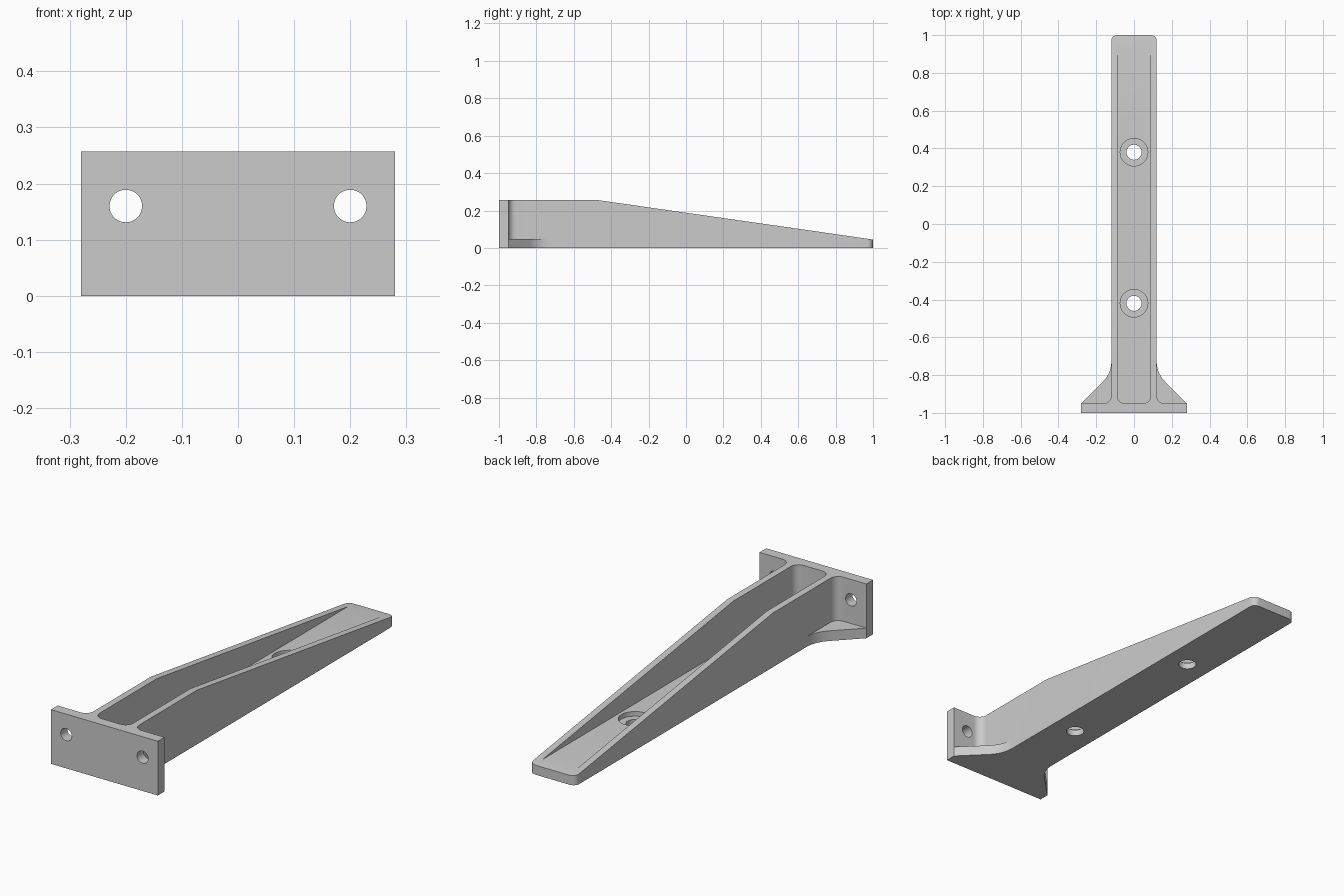
import bpy, bmesh, math
from mathutils import Vector

cube = bpy.data.objects.get("Cube")
if cube:
    bpy.data.objects.remove(cube, do_unlink=True)

grey = bpy.data.materials.new("plain grey")
grey.use_nodes = True
colour = (0.6, 0.6, 0.6, 1)
grey.diffuse_color = colour
grey.node_tree.nodes["Principled BSDF"].inputs["Base Color"].default_value = colour


def rounded(corners, steps=10):
    """Turn (x, y, radius) corners into an outline with tangent arcs."""
    out = []
    for i, (x, y, r) in enumerate(corners):
        p = Vector((x, y))
        if r == 0:
            out.append(p)
            continue
        a = (Vector(corners[i - 1][:2]) - p).normalized()
        b = (Vector(corners[(i + 1) % len(corners)][:2]) - p).normalized()
        half = a.angle(b) / 2
        centre = p + (a + b).normalized() * (r / math.sin(half))
        start = p + a * (r / math.tan(half)) - centre
        end = p + b * (r / math.tan(half)) - centre
        sweep = start.angle(end)
        for k in range(steps + 1):
            t = k / steps
            out.append(centre + (start * math.sin((1 - t) * sweep)
                                 + end * math.sin(t * sweep)) / math.sin(sweep))
    return out


def mirrored(half):
    """Complete a right-hand half outline across x = 0."""
    return half + [(-x, y, r) for x, y, r in reversed(half)]


def prism(name, outline, low, high, axis="z"):
    """Extrude an outline along z, or a (y, z) outline along x."""
    def place(p, d):
        return (p[0], p[1], d) if axis == "z" else (d, p[0], p[1])
    bm = bmesh.new()
    bottom = [bm.verts.new(place(p, low)) for p in outline]
    top = [bm.verts.new(place(p, high)) for p in outline]
    bm.faces.new(bottom[::-1])
    bm.faces.new(top)
    n = len(outline)
    for i in range(n):
        j = (i + 1) % n
        bm.faces.new((bottom[i], bottom[j], top[j], top[i]))
    bmesh.ops.recalc_face_normals(bm, faces=bm.faces)
    mesh = bpy.data.meshes.new(name)
    bm.to_mesh(mesh)
    bm.free()
    mesh.materials.append(grey)
    obj = bpy.data.objects.new(name, mesh)
    bpy.context.collection.objects.link(obj)
    return obj


def drill(name, radius, location, depth, along_y=False):
    turn = (math.pi / 2, 0, 0) if along_y else (0, 0, 0)
    bpy.ops.mesh.primitive_cylinder_add(vertices=48, radius=radius, depth=depth,
                                        location=location, rotation=turn)
    obj = bpy.context.object
    obj.name = name
    obj.data.materials.append(grey)
    return obj


def combine(target, tool, operation="DIFFERENCE"):
    mod = target.modifiers.new(tool.name, "BOOLEAN")
    mod.object = tool
    mod.operation = operation
    mod.solver = "EXACT"
    bpy.context.view_layer.objects.active = target
    bpy.ops.object.modifier_apply(modifier=mod.name)
    bpy.data.objects.remove(tool, do_unlink=True)


HEIGHT, FLOOR, TIP = 0.257, 0.052, 0.045
WIDE, ARM, PLATE_Y = 0.28, 0.12, -0.95

# End plate and arm, with fillets where they meet
bracket = prism("bracket", rounded(mirrored([
    (WIDE, -1, 0), (WIDE, PLATE_Y, 0), (ARM, PLATE_Y, 0.04), (ARM, 1, 0.03)])), 0, HEIGHT)

# Sloping top of the side walls
combine(bracket, prism("slope_cutter", [
    (-0.48, HEIGHT), (1, TIP), (1.2, TIP - 0.028), (1.2, 0.5), (-0.48, 0.5)], -0.5, 0.5, "x"))

# Flared foot gussets
combine(bracket, prism("gusset", rounded(mirrored([
    (WIDE, -0.98, 0), (WIDE, PLATE_Y, 0), (ARM, -0.79, 0.15),
    (ARM, -0.6, 0), (0.1, -0.6, 0)])), 0, 0.048), "UNION")

# Channel between the walls
combine(bracket, prism("channel_cutter", rounded(mirrored([
    (0.088, PLATE_Y, 0.04), (0.088, 1.2, 0)])), FLOOR, 0.5))

# Counterbored floor holes
for y in (-0.42, 0.38):
    combine(bracket, drill("floor_hole", 0.04, (0, y, 0), 0.4))
    combine(bracket, drill("counterbore", 0.073, (0, y, 0.13), 0.2))

# Mounting holes in the end plate
for x in (-0.2, 0.2):
    combine(bracket, drill("plate_hole", 0.029, (x, -1, 0.16), 0.25, True))

bpy.ops.object.select_all(action="DESELECT")
bracket.select_set(True)
bpy.context.view_layer.objects.active = bracket
bpy.ops.object.shade_smooth_by_angle(angle=math.radians(30))
